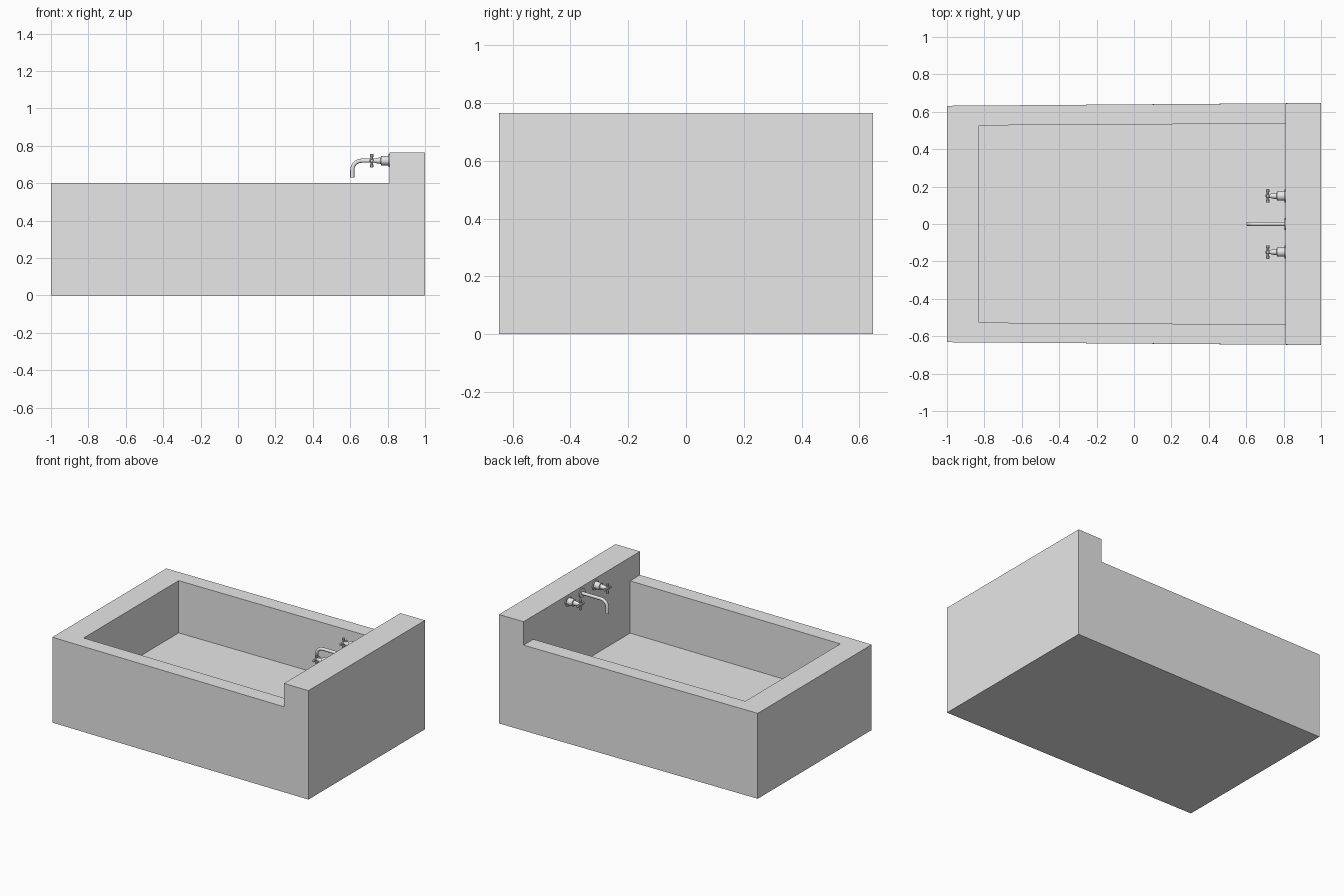
import bpy, bmesh, math
from mathutils import Vector, Matrix

cube = bpy.data.objects.get("Cube")
if cube:
    bpy.data.objects.remove(cube)

grey = bpy.data.materials.new("light_grey")
grey.use_nodes = True
grey.diffuse_color = (0.8, 0.8, 0.8, 1)
grey.node_tree.nodes["Principled BSDF"].inputs["Base Color"].default_value = (0.8, 0.8, 0.8, 1)

WALL_X = 0.81     # face of the tap ledge
RIM_Z, LEDGE_Z, FLOOR_Z = 0.6, 0.765, 0.233
TAP_Z = 0.72


def finish(name, bm, smooth=True):
    bmesh.ops.recalc_face_normals(bm, faces=bm.faces)
    mesh = bpy.data.meshes.new(name)
    bm.to_mesh(mesh)
    bm.free()
    mesh.materials.append(grey)
    obj = bpy.data.objects.new(name, mesh)
    bpy.context.collection.objects.link(obj)
    if smooth:
        bpy.ops.object.select_all(action='DESELECT')
        obj.select_set(True)
        bpy.context.view_layer.objects.active = obj
        bpy.ops.object.shade_smooth_by_angle(angle=math.radians(35))
    return obj


def turned(name, profile, origin, axis='X', sides=16):
    """Solid of revolution from (distance along axis, radius) pairs."""
    bm = bmesh.new()
    rings = []
    for d, r in profile:
        ring = []
        for k in range(sides):
            a = 2 * math.pi * k / sides
            c, s = r * math.cos(a), r * math.sin(a)
            p = {'X': (d, c, s), 'Y': (c, d, s), 'Z': (c, s, d)}[axis]
            ring.append(bm.verts.new(Vector(origin) + Vector(p)))
        rings.append(ring)
    for a, b in zip(rings, rings[1:]):
        for k in range(sides):
            n = (k + 1) % sides
            bm.faces.new((a[k], a[n], b[n], b[k]))
    bm.faces.new(rings[0])
    bm.faces.new(rings[-1])
    return finish(name, bm)


# Tub: slightly tapered block with an open basin and a raised ledge
bm = bmesh.new()


def side(s):
    def pts(*coords):
        return [bm.verts.new((x, s * y, z)) for x, y, z in coords]
    outer = pts((-1, 0.632, 0), (-1, 0.632, RIM_Z), (WALL_X, 0.6455, RIM_Z),
                (WALL_X, 0.6455, LEDGE_Z), (1, 0.647, LEDGE_Z), (1, 0.647, 0))
    inner = pts((-0.83, 0.527, FLOOR_Z), (-0.83, 0.527, RIM_Z),
                (WALL_X, 0.537, RIM_Z), (WALL_X, 0.537, FLOOR_Z))
    bm.faces.new(outer)
    bm.faces.new(inner)
    bm.faces.new((outer[1], inner[1], inner[2], outer[2]))
    return outer, inner


(lo, li), (ro, ri) = side(1), side(-1)


def span(a, b, c, d):
    bm.faces.new((a, b, c, d))


for i, j in ((0, 1), (3, 4), (4, 5), (5, 0)):     # foot end, ledge top, tap end, base
    span(lo[i], lo[j], ro[j], ro[i])
span(lo[1], li[1], ri[1], ro[1])                  # rim at the foot end
span(li[0], li[1], ri[1], ri[0])                  # basin foot wall
span(li[0], li[3], ri[3], ri[0])                  # basin floor
bm.faces.new((lo[3], lo[2], li[2], li[3], ri[3], ri[2], ro[2], ro[3]))  # tap wall
finish("tub", bm, smooth=False)

# Drain cover set on the basin floor
turned("drain", [(0, 0.031), (0.003, 0.031)], (-0.58, 0, FLOOR_Z), 'Z', 20)

# Spout: horizontal tube with a rounded bend down
R, TUBE, TIP_X, TIP_Z = 0.05, 0.011, 0.611, 0.63
path = [(WALL_X, TAP_Z)]
for k in range(9):
    a = math.pi / 2 + (math.pi / 2) * k / 8
    path.append((TIP_X + R + R * math.cos(a), TAP_Z - R + R * math.sin(a)))
path.append((TIP_X, TIP_Z))
bm = bmesh.new()
rings = []
for k, (x, z) in enumerate(path):
    x0, z0 = path[max(k - 1, 0)]
    x1, z1 = path[min(k + 1, len(path) - 1)]
    if k == 1:
        x0, z0, x1, z1 = 1, 0, 0, 0
    if k == len(path) - 2:
        x0, z0, x1, z1 = 0, 1, 0, 0
    t = Vector((x1 - x0, 0, z1 - z0)).normalized()
    n = Vector((-t.z, 0, t.x))
    rings.append([bm.verts.new(Vector((x, 0, z)) + TUBE * (
        math.cos(j * math.pi / 6) * n + math.sin(j * math.pi / 6) * Vector((0, 1, 0))))
        for j in range(12)])
for a, b in zip(rings, rings[1:]):
    for j in range(12):
        bm.faces.new((a[j], a[(j + 1) % 12], b[(j + 1) % 12], b[j]))
bm.faces.new(rings[0])
bm.faces.new(rings[-1])
finish("spout", bm)
turned("spout_flange", [(0, 0.033), (-0.005, 0.033)], (WALL_X, 0, TAP_Z), sides=20)

# Taps: flange, stepped body, stem and a four-armed handle
for label, y in (("left", 0.15), ("right", -0.15)):
    at = (WALL_X, y, TAP_Z)
    turned(label + "_tap_flange", [(0, 0.035), (-0.005, 0.035)], at, sides=20)
    turned(label + "_tap_body", [(0, 0.025), (-0.045, 0.025), (-0.047, 0.017),
                                 (-0.065, 0.015), (-0.085, 0.01), (-0.103, 0.01),
                                 (-0.106, 0.006)], at)
    hub = (WALL_X - 0.095, y, TAP_Z)
    arm = [(-0.036, 0.007), (-0.034, 0.009), (-0.026, 0.009), (-0.012, 0.007),
           (0.012, 0.007), (0.026, 0.009), (0.034, 0.009), (0.036, 0.007)]
    turned(label + "_handle_upright", arm, hub, 'Z', 10)
    turned(label + "_handle_crossbar", arm, hub, 'Y', 10)
